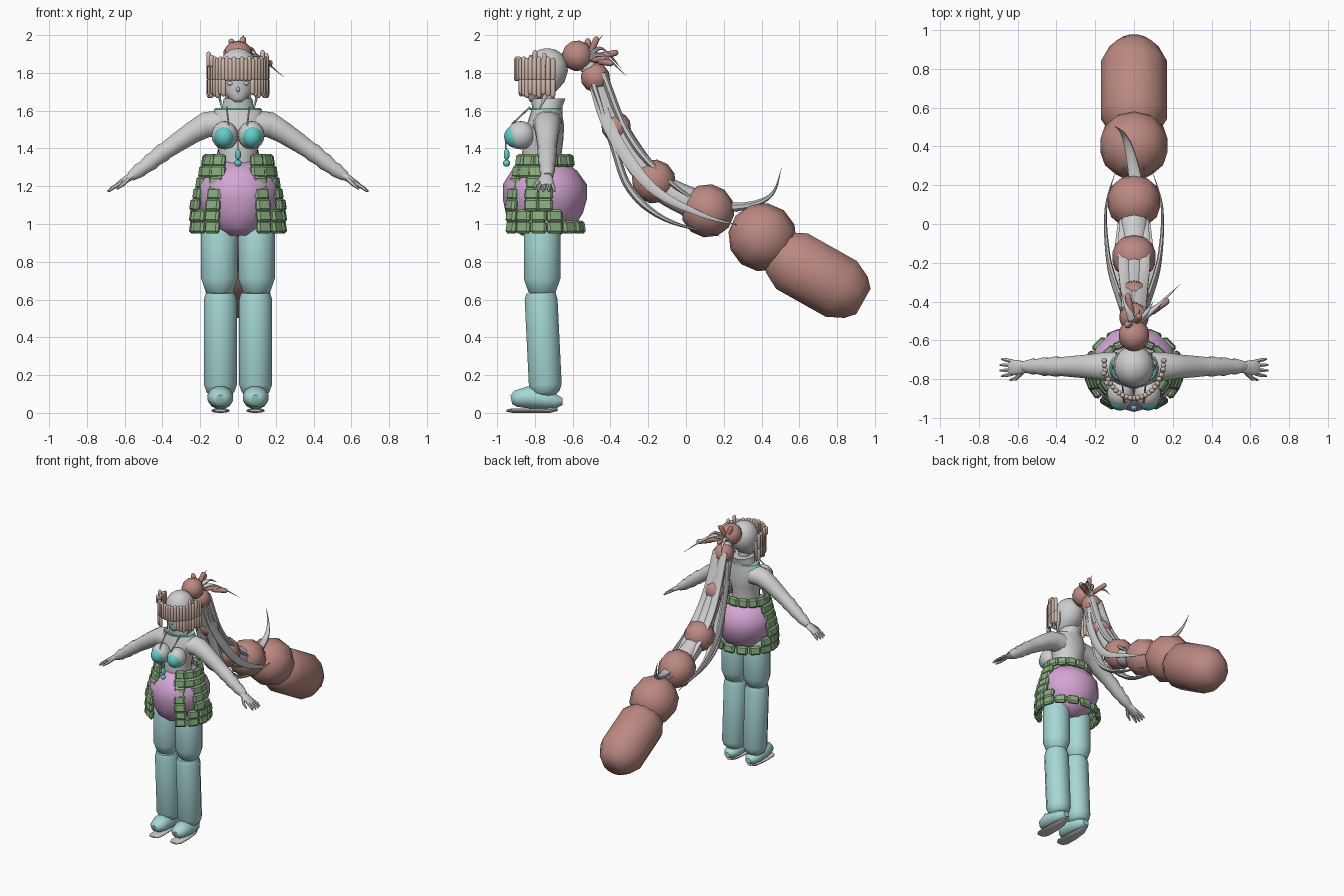
import bpy, bmesh, math
from mathutils import Vector, Matrix

cube = bpy.data.objects.get("Cube")
if cube:
    bpy.data.objects.remove(cube, do_unlink=True)


def material(name, rgb):
    m = bpy.data.materials.new(name)
    m.use_nodes = True
    m.diffuse_color = (*rgb, 1)
    m.node_tree.nodes["Principled BSDF"].inputs["Base Color"].default_value = (*rgb, 1)
    return m


GREY = material("pale grey", (0.62, 0.62, 0.62))
AQUA = material("soft aqua", (0.38, 0.68, 0.66))
TEAL = material("bright turquoise", (0.12, 0.62, 0.58))
GREEN = material("leaf green", (0.25, 0.43, 0.21))
PINK = material("orchid pink", (0.66, 0.38, 0.66))
ROSE = material("dusty rose", (0.50, 0.25, 0.22))
TAN = material("pale tan", (0.62, 0.48, 0.41))
X, Y = Vector((1, 0, 0)), Vector((0, 1, 0))


def finish(name, bm, mat, angle=50):
    bmesh.ops.recalc_face_normals(bm, faces=bm.faces)
    mesh = bpy.data.meshes.new(name)
    bm.to_mesh(mesh)
    bm.free()
    mesh.materials.append(mat)
    ob = bpy.data.objects.new(name, mesh)
    bpy.context.collection.objects.link(ob)
    bpy.ops.object.select_all(action="DESELECT")
    ob.select_set(True)
    bpy.context.view_layer.objects.active = ob
    bpy.ops.object.shade_smooth_by_angle(angle=math.radians(angle))
    return ob


def add_tube(bm, pts, radii, sides=12, ref=X):
    """Loft elliptical rings (across ref, other way) along a path."""
    pts = [Vector(p) for p in pts]
    rings = []
    for i, p in enumerate(pts):
        t = (pts[min(i + 1, len(pts) - 1)] - pts[max(i - 1, 0)]).normalized()
        u = (ref - t * ref.dot(t)).normalized()
        v = t.cross(u)
        r = radii[i]
        ru, rv = r if isinstance(r, tuple) else (r, r)
        angles = [math.tau * (k + 0.5) / sides for k in range(sides)]
        rings.append([bm.verts.new(p + u * ru * math.cos(a) + v * rv * math.sin(a)) for a in angles])
    for a, b in zip(rings, rings[1:]):
        for k in range(sides):
            n = (k + 1) % sides
            bm.faces.new((a[k], a[n], b[n], b[k]))
    bm.faces.new(rings[0][::-1])
    bm.faces.new(rings[-1])


def tube(name, pts, radii, mat, sides=12, ref=X, angle=50):
    bm = bmesh.new()
    add_tube(bm, pts, radii, sides, ref)
    return finish(name, bm, mat, angle)


def stack(name, rows, mat, sides=16, angle=50):
    """Horizontal ellipses, each row (z, half width, half depth, y)."""
    bm = bmesh.new()
    rings = [[bm.verts.new((w * math.cos(math.tau * k / sides), y + d * math.sin(math.tau * k / sides), z))
              for k in range(sides)] for z, w, d, y in rows]
    for a, b in zip(rings, rings[1:]):
        for k in range(sides):
            n = (k + 1) % sides
            bm.faces.new((a[k], a[n], b[n], b[k]))
    bm.faces.new(rings[0])
    bm.faces.new(rings[-1])
    return finish(name, bm, mat, angle)


def capsule(name, a, b, r, mat, sides=8, ref=X):
    """Straight rod whose chamfered ends lie exactly at a and b."""
    a, b = Vector(a), Vector(b)
    d = (b - a).normalized() * min(r, (b - a).length / 2)
    pts = [a, a + d * 0.3, a + d, b - d, b - d * 0.3, b]
    return tube(name, pts, [r * f for f in (0.35, 0.75, 1, 1, 0.75, 0.35)], mat, sides, ref)


def ball(name, loc, size, mat, seg=12, rings=8, tilt=0):
    bm = bmesh.new()
    size = size if isinstance(size, tuple) else (size,) * 3
    m = Matrix.Translation(loc) @ Matrix.Rotation(tilt, 4, "X") @ Matrix.Diagonal((*size, 1))
    bmesh.ops.create_uvsphere(bm, u_segments=seg, v_segments=rings, radius=1, matrix=m)
    return finish(name, bm, mat, 60)


def smooth_path(points, steps=6):
    p = [Vector(q) for q in points]
    p = [2 * p[0] - p[1]] + p + [2 * p[-1] - p[-2]]
    out = []
    for i in range(1, len(p) - 2):
        for s in range(steps):
            t = s / steps
            a, b, c, d = p[i - 1:i + 3]
            out.append(0.5 * (2 * b + (c - a) * t + (2 * a - 5 * b + 4 * c - d) * t * t
                              + (3 * b - a - 3 * c + d) * t ** 3))
    return out + [p[-2]]


def strand(name, points, width, thick, mat=GREY, taper=0.6):
    path = smooth_path(points)
    n = len(path) - 1
    radii = []
    for i in range(n + 1):
        f = max(0.04, min(1, (1 - i / n) / taper))
        radii.append((width * f, thick * f))
    return tube(name, path, radii, mat, 8)


# Legs, feet and soles
for s, side in ((1, "left"), (-1, "right")):
    capsule(side + "_thigh", (s * 0.098, -0.762, 1.08), (s * 0.098, -0.762, 0.61), 0.1, AQUA, 12)
    x = s * 0.093
    tube(side + "_shin", [(x, -0.768, 0.635), (x, -0.767, 0.6), (x, -0.745, 0.15), (x, -0.742, 0.11), (x, -0.74, 0.09)],
         [0.08, 0.09, 0.09, 0.075, 0.05], AQUA)
    tube(side + "_foot", [(x, -0.925, 0.07), (x, -0.9, 0.075), (x, -0.84, 0.083), (x, -0.75, 0.07), (x, -0.69, 0.06), (x, -0.655, 0.06)],
         [(0.03, 0.025), (0.055, 0.045), (0.07, 0.06), (0.065, 0.052), (0.05, 0.04), (0.025, 0.02)], AQUA)
    tube(side + "_sole", [(x, -0.95, 0.012), (x, -0.92, 0.012), (x, -0.82, 0.012), (x, -0.72, 0.014), (x, -0.68, 0.02)],
         [(0.03, 0.006), (0.048, 0.012), (0.05, 0.012), (0.04, 0.014), (0.025, 0.01)], GREY)

# Rounded hips
stack("hips", [(0.94, 0.07, 0.10, -0.77), (0.98, 0.14, 0.165, -0.76), (1.06, 0.2, 0.205, -0.75),
               (1.13, 0.225, 0.222, -0.747), (1.21, 0.225, 0.222, -0.747), (1.28, 0.175, 0.175, -0.75),
               (1.33, 0.11, 0.11, -0.75)], PINK, 12)

# Skirt of rounded blocks: full belts at top and bottom, panels between them
skirt = bmesh.new()


def skirt_block(deg, z, rx, ry, length, height, lean=0):
    a = math.radians(deg)
    place = Matrix.Translation((rx * math.sin(a), -0.755 - ry * math.cos(a), z))
    turn = Matrix.Rotation(math.atan2(ry * math.sin(a), rx * math.cos(a)), 4, "Z")
    size = Matrix.Diagonal((length, 0.036, height, 1))
    part = bmesh.new()
    bmesh.ops.create_cube(part, size=1, matrix=size)
    bmesh.ops.bevel(part, geom=part.edges[:], offset=0.012, segments=1, affect="EDGES")
    part.transform(place @ turn @ Matrix.Rotation(lean, 4, "X"))
    temp = bpy.data.meshes.new("block")
    part.to_mesh(temp)
    part.free()
    skirt.from_mesh(temp)
    bpy.data.meshes.remove(temp)


for row in range(7):
    f = row / 6
    z = 1.335 - 0.352 * f
    rx, ry = 0.172 + 0.064 * min(1, 1.5 * f), 0.145 + 0.058 * min(1, 1.7 * f)
    for s in (1, -1):
        if row in (0, 5, 6):
            stops = [35 + 24 * k for k in range(7)] if row != 5 else [35, 59, 83, 107]
        else:
            stops = [34, 73, 92] if row in (2, 3, 4) else [34, 56, 76, 94]
        for d in stops:
            skirt_block(s * d, z, rx, ry, 0.085 if row else 0.074, 0.068, -0.15)
finish("skirt", skirt, GREEN, 30)

# Torso, collar and neck
stack("torso", [(1.25, 0.11, 0.10, -0.755), (1.36, 0.098, 0.105, -0.765), (1.44, 0.115, 0.105, -0.755),
                (1.52, 0.14, 0.10, -0.745), (1.58, 0.14, 0.085, -0.74), (1.615, 0.115, 0.08, -0.735)], GREY, 20)
stack("collar", [(1.56, 0.10, 0.08, -0.735), (1.62, 0.085, 0.08, -0.735), (1.665, 0.075, 0.092, -0.73)], GREY, 16)
stack("neck", [(1.64, 0.045, 0.045, -0.74), (1.73, 0.042, 0.045, -0.74)], GREY)
stack("choker", [(1.603, 0.128, 0.087, -0.742), (1.613, 0.12, 0.087, -0.742)], TEAL, 20)

# Chest, halter cords and pendant
for s, side in ((1, "left"), (-1, "right")):
    ball(side + "_breast", (s * 0.07, -0.875, 1.47), (0.07, 0.075, 0.075), GREY, 16, 10)
    ball(side + "_bikini_cup", (s * 0.073, -0.903, 1.463), (0.056, 0.06, 0.06), TEAL, 16, 10)
    tube(side + "_halter_cord", [(s * 0.02, -0.92, 1.45), (s * 0.05, -0.92, 1.53), (s * 0.06, -0.825, 1.62)],
         [0.005] * 3, GREY, 6)
tube("pendant_cord", [(0, -0.955, 1.45), (0, -0.95, 1.33)], [0.004] * 2, GREY, 6)
capsule("upper_pendant", (0, -0.95, 1.395), (0, -0.95, 1.34), 0.016, TEAL)
ball("lower_pendant", (0, -0.95, 1.322), 0.019, TEAL)

# Arms with wrinkled forearms and spread fingers
for s, side in ((1, "left"), (-1, "right")):
    arm = [(0.09, 1.53), (0.17, 1.525), (0.24, 1.485), (0.32, 1.432), (0.38, 1.39), (0.4, 1.377),
           (0.44, 1.345), (0.46, 1.33), (0.5, 1.298), (0.52, 1.285), (0.57, 1.25)]
    size = [0.075, 0.07, 0.06, 0.053, 0.047, 0.051, 0.043, 0.047, 0.037, 0.04, 0.026]
    tube(side + "_arm", [(s * a, -0.735, z) for a, z in arm], [(r * 1.05, r) for r in size], GREY, 12, Y)
    hand = [(0.55, 1.262), (0.59, 1.238), (0.63, 1.213), (0.645, 1.203)]
    tube(side + "_palm", [(s * a, -0.74, z) for a, z in hand],
         [(0.026, 0.022), (0.038, 0.018), (0.042, 0.014), (0.036, 0.01)], GREY, 10, Y)
    for k in range(4):
        y = -0.772 + 0.021 * k
        tip = 0.695 - 0.008 * abs(k - 1.5)
        tube(f"{side}_finger_{k + 1}", [(s * 0.625, y, 1.215), (s * 0.665, y * 1.3 + 0.222, 1.19), (s * tip, y * 1.4 + 0.296, 1.172)],
             [0.011, 0.01, 0.005], GREY, 6, Y)
    tube(side + "_thumb", [(s * 0.58, -0.765, 1.24), (s * 0.61, -0.797, 1.21), (s * 0.64, -0.805, 1.185)],
         [0.014, 0.011, 0.005], GREY, 6, Y)

# Head, nose, eyes and side locks
stack("head", [(1.645, 0.02, 0.02, -0.805), (1.665, 0.047, 0.045, -0.79), (1.70, 0.076, 0.075, -0.765),
               (1.75, 0.094, 0.098, -0.742), (1.81, 0.105, 0.11, -0.735), (1.86, 0.098, 0.103, -0.735),
               (1.90, 0.073, 0.078, -0.735), (1.922, 0.042, 0.045, -0.735), (1.93, 0.01, 0.01, -0.735)], GREY, 20, 70)
ball("nose", (0, -0.838, 1.712), (0.01, 0.014, 0.014), GREY, 8, 6)
for s, side in ((1, "left"), (-1, "right")):
    ball(side + "_eye", (s * 0.038, -0.822, 1.745), (0.022, 0.015, 0.012), GREY, 10, 6)
    strand(side + "_side_lock", [(s * 0.095, -0.74, 1.8), (s * 0.1, -0.74, 1.7), (s * 0.085, -0.78, 1.6)], 0.014, 0.02)

# Curtain of rods around the face
count = 25
for i in range(count):
    a = math.pi * i / (count - 1)
    x, y = 0.153 * math.cos(a), -0.705 - 0.193 * math.sin(a)
    capsule(f"fringe_rod_{i + 1}", (x, y, 1.757), (x, y, 1.88 + 0.006 * (i % 2)), 0.0145, TAN)
    if abs(x) > 0.065:
        capsule(f"fringe_lower_rod_{i + 1}", (x, y, 1.668 + 0.008 * (i % 3)), (x, y, 1.775), 0.0145, TAN)
for k, (x, y) in enumerate(((0.13, -0.8), (-0.155, -0.77), (0.15, -0.75), (-0.14, -0.82))):
    capsule(f"fringe_peg_{k + 1}", (x, y, 1.83), (x, y, 1.92 - 0.008 * k), 0.014, TAN)

# Ponytail beads, given as (y, z, radius)
beads = [(-0.575, 1.89, 0.082), (-0.48, 1.775, 0.078), (-0.37, 1.515, 0.079),
         (-0.17, 1.225, 0.117), (0.115, 1.07, 0.142), (0.405, 0.93, 0.182)]
for i, (y, z, r) in enumerate(beads):
    ball(f"ponytail_bead_{i + 1}", (0, y, z), r, ROSE, 10, 6, 0.9)

# Long end pod
axis = Vector((0, 0.87, -0.49))
mid = Vector((0, 0.70, 0.725))
tube("ponytail_end_pod", [mid + axis * d for d in (-0.29, -0.25, -0.16, 0.14, 0.23, 0.275)],
     [0.07, 0.125, 0.175, 0.175, 0.13, 0.08], ROSE, 12)

# Hair running through the beads
core = [(0, y, z) for y, z, r in beads[:5]]
path = smooth_path(core)
tube("ponytail_core", path, [0.035 + 0.05 * i / len(path) for i in range(len(path))], GREY, 10)
for s, side in ((1, "left"), (-1, "right")):
    strand(side + "_outer_strand", [(s * 0.03, -0.5, 1.80), (s * 0.07, -0.4, 1.5), (s * 0.13, -0.19, 1.2),
                                    (s * 0.145, 0.08, 1.05), (s * 0.09, 0.29, 0.99)], 0.016, 0.035)
    strand(side + "_lower_strand", [(s * 0.025, -0.49, 1.74), (s * 0.045, -0.385, 1.42), (s * 0.065, -0.3, 1.19),
                                    (s * 0.075, -0.12, 1.03), (s * 0.06, 0.18, 0.935)], 0.042, 0.022, taper=0.4)
    strand(side + "_upper_strand", [(s * 0.03, -0.44, 1.80), (s * 0.04, -0.32, 1.5), (s * 0.055, -0.17, 1.3),
                                    (s * 0.06, 0.06, 1.12), (s * 0.05, 0.29, 1.06)], 0.035, 0.022)
strand("curled_lock", [(0.02, 0.1, 1.1), (0.0, 0.27, 1.09), (-0.03, 0.4, 1.12), (-0.06, 0.47, 1.18), (-0.1, 0.505, 1.295)],
       0.035, 0.026, taper=0.8)

# Rods and spikes at the hair tie
tie = Vector((0.0, -0.52, 1.87))
rods = [(-0.035, -0.36, 1.91), (0.13, -0.42, 1.87), (0.18, -0.39, 1.85), (0.03, -0.47, 1.99), (-0.04, -0.52, 1.98)]
for i, tip in enumerate(rods):
    tip = Vector(tip)
    capsule(f"hair_tie_rod_{i + 1}", tip + (tie - tip).normalized() * 0.12, tip, 0.018, ROSE)
spikes = [((0.1, -0.44, 1.89), (0.24, -0.31, 1.78)), ((0.02, -0.49, 1.94), (0.03, -0.44, 2.0)),
          ((-0.04, -0.42, 1.9), (-0.07, -0.34, 1.82)), ((0.06, -0.46, 1.93), (0.1, -0.4, 1.9))]
for i, (bend, tip) in enumerate(spikes):
    strand(f"hair_spike_{i + 1}", [tie, bend, tip], 0.022, 0.018, taper=0.9)
